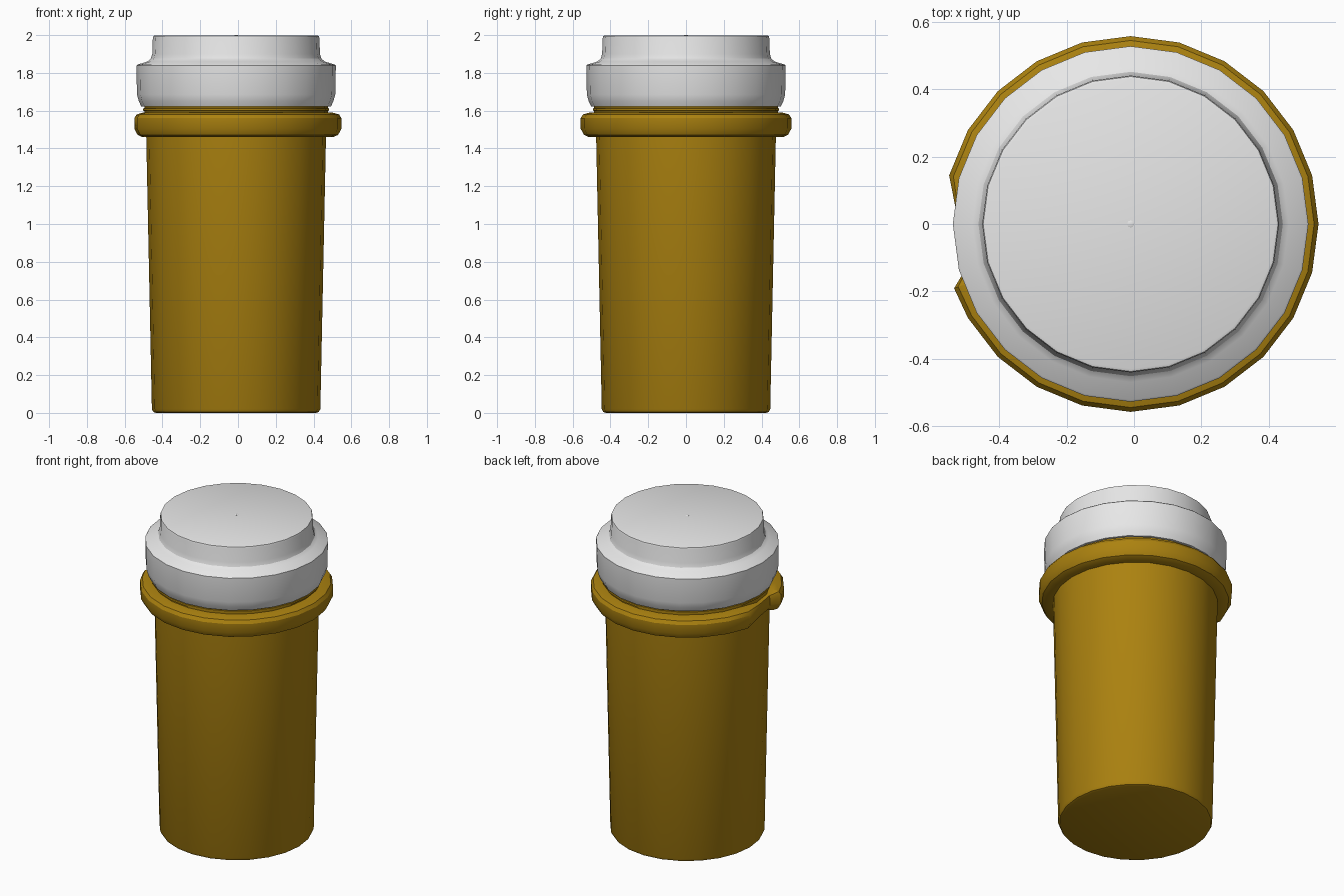
import bpy, bmesh
from math import cos, sin, radians

if "Cube" in bpy.data.objects:
    bpy.data.objects.remove(bpy.data.objects["Cube"], do_unlink=True)

CENTRE_X = -0.01
STEPS = list(range(0, 360, 15))


def material(name, colour):
    mat = bpy.data.materials.new(name)
    mat.use_nodes = True
    mat.diffuse_color = colour
    mat.node_tree.nodes["Principled BSDF"].inputs["Base Color"].default_value = colour
    return mat


def lathe(name, profile, mat, angles=STEPS, shape=None, loop=False):
    """Spin (radius, height) points; shape(r, z, angle) may bend the section."""
    bm = bmesh.new()
    rows = []
    for a in angles:
        row = []
        for r, z in profile:
            if shape:
                r, z = shape(r, z, a)
            t = radians(a)
            row.append(bm.verts.new((r * cos(t) + CENTRE_X, r * sin(t), z)))
        rows.append(row)
    count = len(profile)
    for i, row in enumerate(rows):
        nxt = rows[(i + 1) % len(rows)]
        for j in range(count if loop else count - 1):
            k = (j + 1) % count
            bm.faces.new((row[j], nxt[j], nxt[k], row[k]))
    if not loop:
        bm.faces.new([row[0] for row in rows])
        bm.faces.new([row[-1] for row in rows])
    bmesh.ops.recalc_face_normals(bm, faces=bm.faces)
    mesh = bpy.data.meshes.new(name)
    bm.to_mesh(mesh)
    bm.free()
    mesh.materials.append(mat)
    obj = bpy.data.objects.new(name, mesh)
    bpy.context.collection.objects.link(obj)
    bpy.ops.object.select_all(action="DESELECT")
    obj.select_set(True)
    bpy.context.view_layer.objects.active = obj
    bpy.ops.object.shade_smooth_by_angle(angle=radians(32))
    return obj


amber = material("amber plastic", (0.41, 0.223, 0.005, 1))
white = material("white plastic", (0.8, 0.8, 0.8, 1))

# Tapered bottle with a rounded foot and a neck running up into the cap
lathe("bottle_body", [(0.425, 0), (0.438, 0.005), (0.446, 0.02),
                      (0.476, 1.47), (0.486, 1.58), (0.486, 1.7)], amber)

# Collar around the neck, pinched inward on one side
PINCH = {180: 0.43, 195: 0.37}


def pinch(r, z, angle):
    k = PINCH.get(angle, 1)
    if k < 1:
        return 0.475 + (r - 0.475) * k, 1.525 + (z - 1.525) * 0.75
    return r, z


lathe("collar", [(0.47, 1.46), (0.515, 1.46), (0.54, 1.472), (0.558, 1.505),
                 (0.558, 1.56), (0.545, 1.58), (0.51, 1.59), (0.47, 1.592)],
      amber, sorted(STEPS + [200]), pinch, loop=True)

# Thin thread bead under the cap
lathe("neck_bead", [(0.47, 1.595), (0.492, 1.6), (0.492, 1.612), (0.47, 1.617)],
      amber, loop=True)

# Stepped cap
lathe("cap", [(0.47, 1.635), (0.487, 1.622), (0.502, 1.622), (0.515, 1.65),
              (0.525, 1.685), (0.528, 1.838), (0.522, 1.844), (0.47, 1.86),
              (0.452, 1.875), (0.444, 1.9), (0.441, 1.985), (0.438, 1.995),
              (0.43, 1.998)], white)

# Tiny moulding mark in the middle of the cap
lathe("cap_centre_mark", [(0.01, 1.99), (0.01, 1.999), (0.008, 2.0)], white)
